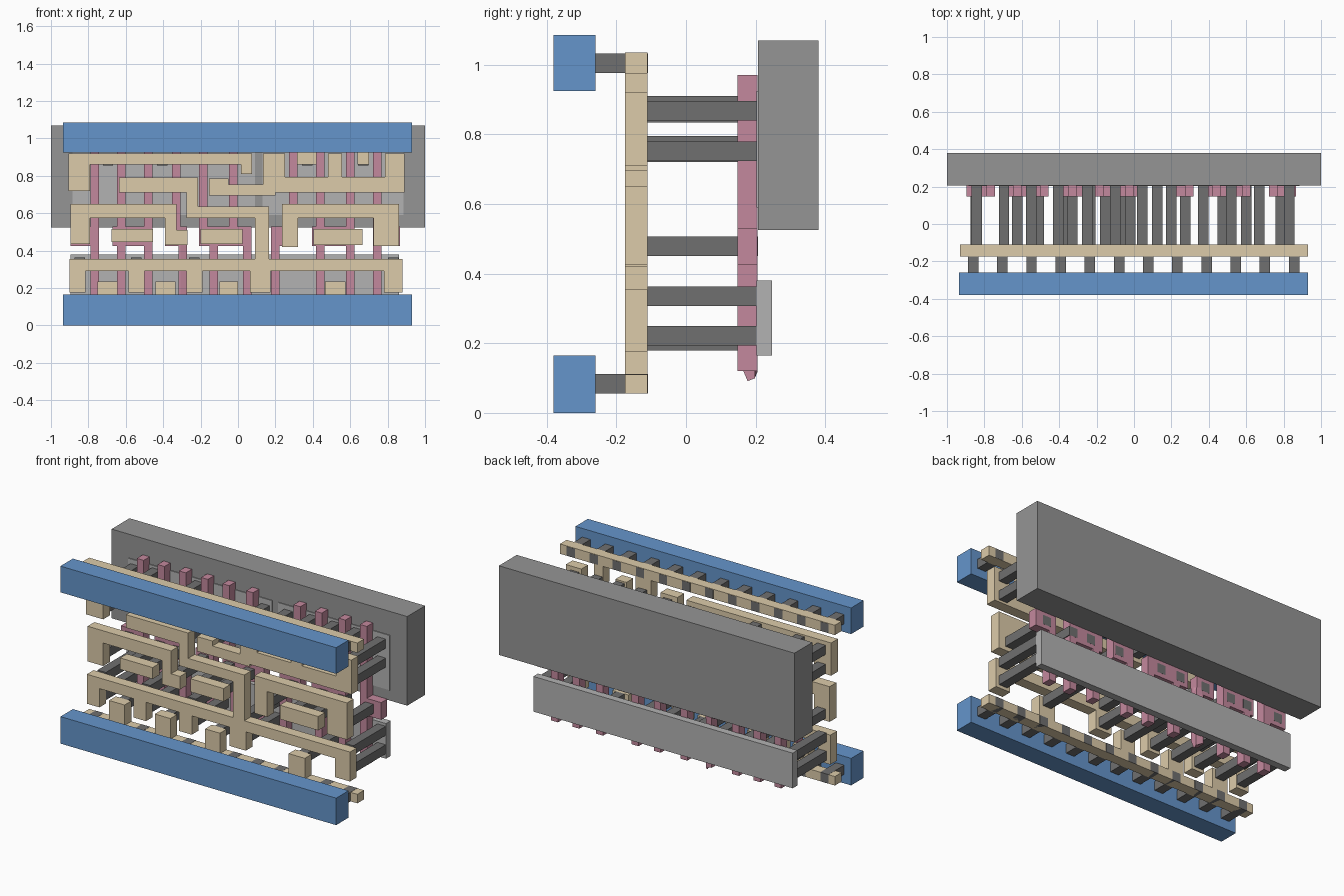
import bpy, bmesh


def mat(name, r, g, b):
    m = bpy.data.materials.new(name)
    m.diffuse_color = (r, g, b, 1)
    return m


BLUE = mat("blue_metal", 0.13, 0.30, 0.60)
TAN = mat("tan_wire", 0.72, 0.60, 0.40)
PINK = mat("pink_gate", 0.55, 0.25, 0.34)
DARK = mat("dark_contact", 0.16, 0.16, 0.16)
GREY = mat("grey_well", 0.30, 0.30, 0.30)
LIGHT = mat("light_diffusion", 0.45, 0.45, 0.45)


def slab(name, rects, y0, y1, material):
    """Union of (x0, x1, z0, z1) rectangles as one flat outline, thickened from y0 to y1."""
    xs = sorted({v for r in rects for v in r[:2]})
    zs = sorted({v for r in rects for v in r[2:]})
    bm = bmesh.new()
    verts = {}

    def vert(x, z):
        if (x, z) not in verts:
            verts[x, z] = bm.verts.new((x, (y0 + y1) / 2, z))
        return verts[x, z]

    for a, b in zip(xs, xs[1:]):
        for c, d in zip(zs, zs[1:]):
            mx, mz = (a + b) / 2, (c + d) / 2
            if any(r[0] < mx < r[1] and r[2] < mz < r[3] for r in rects):
                bm.faces.new([vert(a, c), vert(b, c), vert(b, d), vert(a, d)])
    bmesh.ops.dissolve_limit(bm, angle_limit=0.01, verts=bm.verts[:], edges=bm.edges[:])
    me = bpy.data.meshes.new(name)
    bm.to_mesh(me)
    bm.free()
    me.materials.append(material)
    ob = bpy.data.objects.new(name, me)
    bpy.context.collection.objects.link(ob)
    mod = ob.modifiers.new("thickness", 'SOLIDIFY')
    mod.thickness = y1 - y0
    mod.offset = 0
    return ob


def posts(name, centres, y0, y1, s=0.028):
    """Square contact posts along y."""
    slab(name, [(x - s, x + s, z - s, z + s) for x, z in centres], y0, y1, DARK)


# Well and diffusion plates at the back
slab("well_block", [(-1, 1, 0.525, 1.07)], 0.207, 0.38, GREY)
slab("upper_diffusion", [(-0.885, 0.09, 0.59, 0.925), (0.13, 0.885, 0.59, 0.925)], 0.202, 0.247, LIGHT)
slab("lower_diffusion", [(-0.895, 0.86, 0.165, 0.38)], 0.202, 0.247, LIGHT)

# Gate strips: upper and lower halves joined by wide pads
upper = [-0.765, -0.625, -0.48, -0.33, -0.185, -0.025, 0.295, 0.44, 0.60, 0.745]
lower = [-0.765, -0.625, -0.48, -0.295, -0.13, 0.05, 0.20, 0.44, 0.60, 0.745]
pads = [(-0.895, -0.742), (-0.67, -0.457), (-0.39, -0.272), (-0.208, 0.073),
        (0.177, 0.318), (0.395, 0.623), (0.722, 0.865)]
h = 0.023
slab("gate_strips",
     [(x - h, x + h, 0.47, 0.97) for x in upper]
     + [(x - h, x + h, 0.12, 0.47) for x in lower]
     + [(a, b, 0.425, 0.53) for a, b in pads], 0.148, 0.206, PINK)

# Tan wiring layer
Y0, Y1 = -0.175, -0.11
wires = {
    "top_rail": [(-0.93, 0.93, 0.975, 1.035), (0.315, 0.42, 0.86, 1.0), (0.64, 0.70, 0.86, 1.0)],
    "bottom_rail": [(-0.93, 0.93, 0.055, 0.11)] + [
        (a, b, 0.08, 0.235) for a, b in ((-0.75, -0.645), (-0.44, -0.335), (-0.10, 0.0), (0.465, 0.575))],
    "upper_left_wire": [(-0.905, 0.075, 0.86, 0.92), (-0.905, -0.79, 0.72, 0.92), (0.015, 0.075, 0.81, 0.92)],
    "upper_right_wire": [(-0.155, -0.05, 0.695, 0.785), (-0.155, 0.20, 0.695, 0.755),
                         (0.135, 0.25, 0.71, 0.92), (0.135, 0.89, 0.71, 0.795),
                         (0.48, 0.555, 0.71, 0.92), (0.785, 0.89, 0.71, 0.92)],
    "main_wire": [(-0.635, -0.215, 0.71, 0.79), (-0.275, -0.215, 0.575, 0.79), (-0.275, 0.165, 0.575, 0.635),
                  (0.09, 0.165, 0.29, 0.635), (-0.90, 0.88, 0.29, 0.355)] + [
        (a, b, 0.175, 0.355) for a, b in
        ((-0.90, -0.815), (-0.585, -0.50), (-0.275, -0.19), (0.065, 0.175), (0.78, 0.88))],
    "left_gate_wire": [(-0.895, -0.33, 0.575, 0.65), (-0.895, -0.79, 0.435, 0.65),
                       (-0.39, -0.33, 0.43, 0.65), (-0.39, -0.27, 0.43, 0.51)],
    "right_gate_wire": [(0.235, 0.86, 0.575, 0.65), (0.235, 0.32, 0.42, 0.65), (0.725, 0.86, 0.425, 0.65)],
    "left_pad_wire": [(-0.675, -0.455, 0.445, 0.515)],
    "middle_pad_wire": [(-0.20, 0.025, 0.435, 0.515)],
    "right_pad_wire": [(0.405, 0.665, 0.43, 0.515)],
}
for name, rects in wires.items():
    slab(name, rects, Y0, Y1, TAN)

# Contacts from wiring to upper diffusion, lower diffusion and gate pads
posts("upper_contacts",
      [(x, z) for x in (-0.84, 0.20, 0.83) for z in (0.752, 0.868)]
      + [(x, 0.882) for x in (-0.695, -0.405, 0.37, 0.67)]
      + [(-0.55, 0.752), (-0.25, 0.752), (-0.10, 0.748), (0.045, 0.862), (0.52, 0.767), (0.52, 0.882)],
      Y1, 0.202)
posts("lower_contacts",
      [(x, z) for x in (-0.845, -0.545, -0.235, 0.125, 0.83) for z in (0.222, 0.335)]
      + [(x, 0.207) for x in (-0.695, -0.385, -0.05, 0.52)], Y1, 0.202)
posts("gate_contacts",
      [(x, 0.478) for x in (-0.84, -0.625, -0.51, -0.33, -0.155, -0.02, 0.275, 0.475, 0.60, 0.785)],
      Y1, 0.2065)

# Front power bars and the row of posts joining each to its rail
for name, z0, z1, zc in (("bottom", 0.0, 0.165, 0.083), ("top", 0.925, 1.085, 1.004)):
    slab(name + "_power_bar", [(-0.935, 0.93, z0, z1)], -0.38, -0.26, BLUE)
    posts(name + "_bar_posts", [(-0.86 + 0.156 * i, zc) for i in range(12)], -0.26, Y1 + 0.001)
